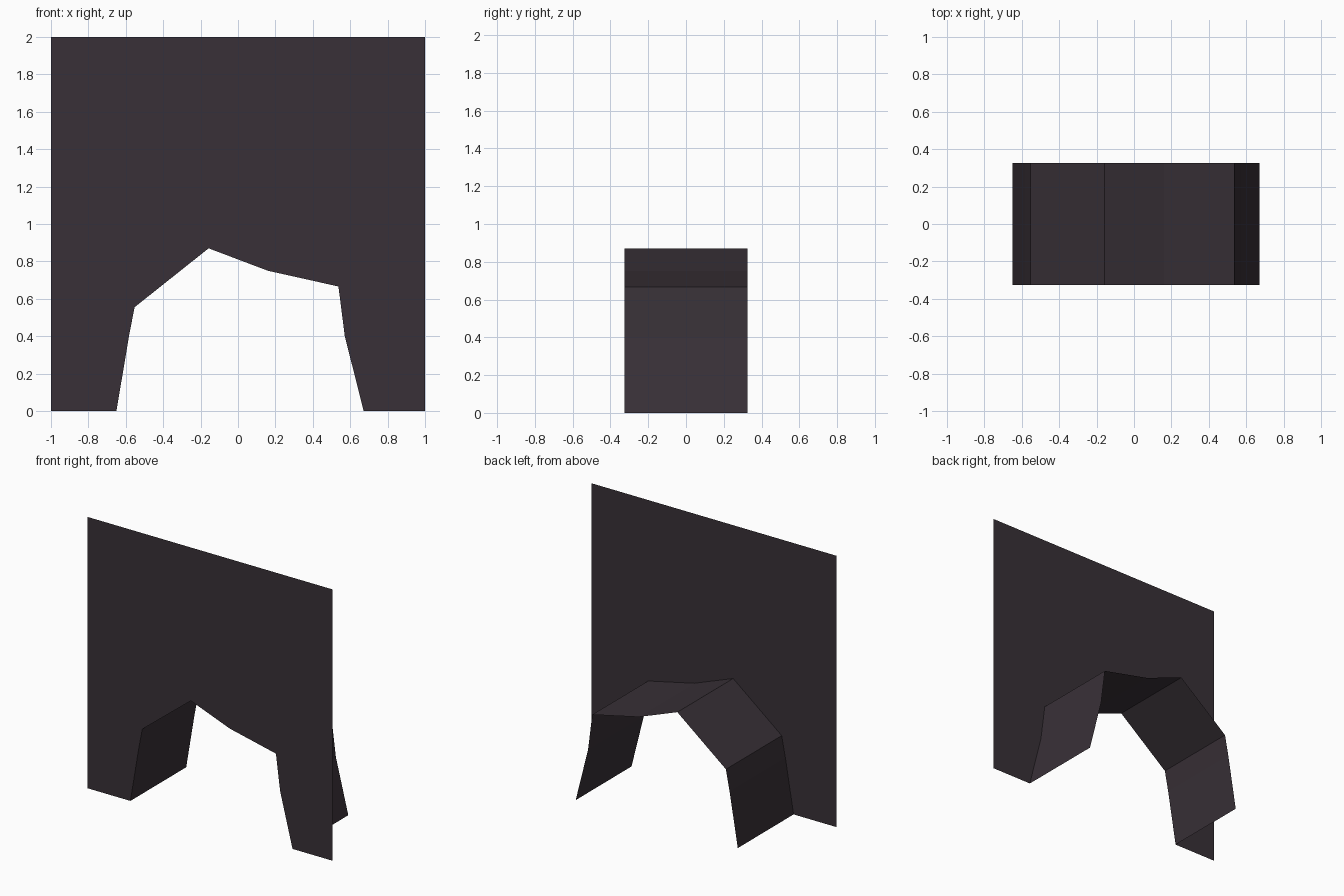
import bpy

if "Cube" in bpy.data.objects:
    bpy.data.objects.remove(bpy.data.objects["Cube"])

# Single dark stone colour
stone = bpy.data.materials.new("dark_stone")
stone.diffuse_color = (0.040, 0.030, 0.038, 1.0)
stone.use_nodes = True
stone.node_tree.nodes["Principled BSDF"].inputs["Base Color"].default_value = stone.diffuse_color

DEPTH = 0.325  # half depth of the passage
# Rough opening outline (x, z), left foot to right foot
ARCH = [(-0.65, 0), (-0.583, 0.40), (-0.553, 0.555), (-0.157, 0.87),
        (0.16, 0.75), (0.537, 0.666), (0.571, 0.40), (0.672, 0)]


def add_part(name, verts, faces):
    mesh = bpy.data.meshes.new(name)
    mesh.from_pydata(verts, [], faces)
    mesh.materials.append(stone)
    mesh.update()
    obj = bpy.data.objects.new(name, mesh)
    bpy.context.collection.objects.link(obj)
    return obj


# Flat front wall, one sheet facing -y with the opening cut into its base
outline = [(-1, 0)] + ARCH + [(1, 0), (1, 2), (-1, 2)]
add_part("cave_wall", [(x, -DEPTH, z) for x, z in outline],
         [list(range(len(outline)))])

# Passage lining, the opening outline swept back through the depth
n = len(ARCH)
add_part("passage_lining",
         [(x, y, z) for y in (-DEPTH, DEPTH) for x, z in ARCH],
         [(i, i + 1, n + i + 1, n + i) for i in range(n - 1)])
